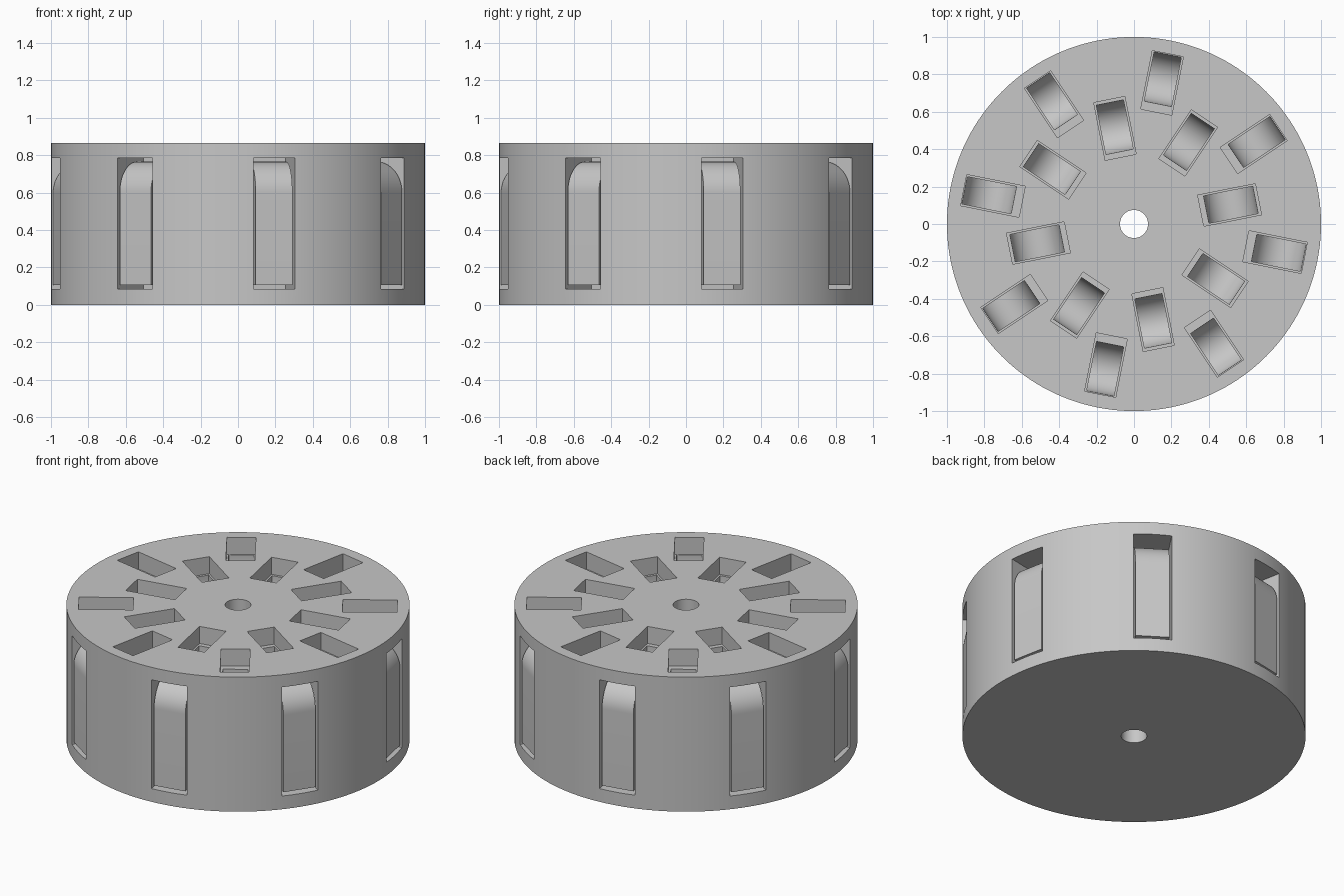
import bpy, bmesh, math
from mathutils import Matrix

cube = bpy.data.objects.get("Cube")
if cube:
    bpy.data.objects.remove(cube)

HEIGHT = 0.865
COUNT = 8
STEP = 2 * math.pi / COUNT
INNER_ANGLE = math.radians(11.25)      # inner pockets and side slots
OUTER_ANGLE = math.radians(33.75)      # outer pockets sit half a step on

grey = bpy.data.materials.new("plain_grey")
grey.use_nodes = True
colour = (0.57, 0.57, 0.57, 1)
grey.diffuse_color = colour
grey.node_tree.nodes["Principled BSDF"].inputs["Base Color"].default_value = colour


def arc(cx, cz, radius, start, end, n=16):
    angles = [math.radians(start + (end - start) * i / n) for i in range(n + 1)]
    return [(cx + radius * math.cos(a), cz + radius * math.sin(a)) for a in angles]


def box(r0, r1, z0, z1):
    return [(r0, z0), (r1, z0), (r1, z1), (r0, z1)]


def prism(bm, profile, width, angle):
    """Extrude a (radius, height) profile sideways and turn it round z."""
    turn = Matrix.Rotation(angle, 4, 'Z')
    verts = [bm.verts.new(turn @ Matrix.Translation((r, -width / 2, z)).translation)
             for r, z in profile]
    face = bm.faces.new(verts)
    new = bmesh.ops.extrude_face_region(bm, geom=[face])["geom"]
    side = turn.to_3x3() @ Matrix.Translation((0, width, 0)).translation
    bmesh.ops.translate(bm, vec=side, verts=[v for v in new if isinstance(v, bmesh.types.BMVert)])


def finish(name, bm):
    bmesh.ops.recalc_face_normals(bm, faces=bm.faces)
    mesh = bpy.data.meshes.new(name)
    bm.to_mesh(mesh)
    bm.free()
    mesh.materials.append(grey)
    obj = bpy.data.objects.new(name, mesh)
    bpy.context.collection.objects.link(obj)
    return obj


def ring(name, parts):
    """Repeat each (profile, width, angle) around the axis in one object."""
    bm = bmesh.new()
    for profile, width, angle in parts:
        for i in range(COUNT):
            prism(bm, profile, width, angle + i * STEP)
    return finish(name, bm)


def cylinder(name, radius, z0, z1, sides):
    bm = bmesh.new()
    bmesh.ops.create_cone(bm, cap_ends=True, segments=sides, radius1=radius, radius2=radius,
                          depth=z1 - z0, matrix=Matrix.Translation((0, 0, (z0 + z1) / 2)))
    return finish(name, bm)


def activate(obj):
    bpy.ops.object.select_all(action='DESELECT')
    obj.select_set(True)
    bpy.context.view_layer.objects.active = obj


def cut(target, cutter):
    cutter.hide_render = True
    mod = target.modifiers.new("cut", 'BOOLEAN')
    mod.operation = 'DIFFERENCE'
    mod.solver = 'EXACT'
    mod.object = cutter
    activate(target)
    bpy.ops.object.modifier_apply(modifier=mod.name)
    bpy.data.objects.remove(cutter)


def smooth(obj):
    activate(obj)
    bpy.ops.object.shade_smooth_by_angle(angle=math.radians(30))


def cup(centre):
    """Straight-sided pocket with a half-round floor."""
    return arc(centre, 0.73, 0.134, 180, 360, 24) + [(centre + 0.134, 0.80), (centre - 0.134, 0.80)]


# Drum with its centre bore
drum = cylinder("drum", 1, 0, HEIGHT, 160)
cut(drum, cylinder("bore_cutter", 0.075, -0.1, HEIGHT + 0.1, 48))

# Two rings of openings in the top, each with a narrower round-bottomed cup below
cut(drum, ring("opening_cutter", [(box(0.364, 0.678, 0.755, 1), 0.169, INNER_ANGLE),
                                  (box(0.61, 0.928, 0.755, 1), 0.169, OUTER_ANGLE)]))
cut(drum, ring("cup_cutter", [(cup(0.528), 0.148, INNER_ANGLE),
                              (cup(0.789), 0.148, OUTER_ANGLE)]))

# Tall slots in the side wall
cut(drum, ring("slot_cutter", [(box(0.74, 1.1, 0.085, 0.785), 0.225, INNER_ANGLE)]))
smooth(drum)

# Round-shouldered blocks standing inside the side slots
shoulder = [(0.72, 0.105), (0.988, 0.105)] + arc(0.823, 0.6, 0.165, 0, 90) + [(0.72, 0.765)]
blocks = ring("slot_blocks", [(shoulder, 0.2, INNER_ANGLE)])
smooth(blocks)
